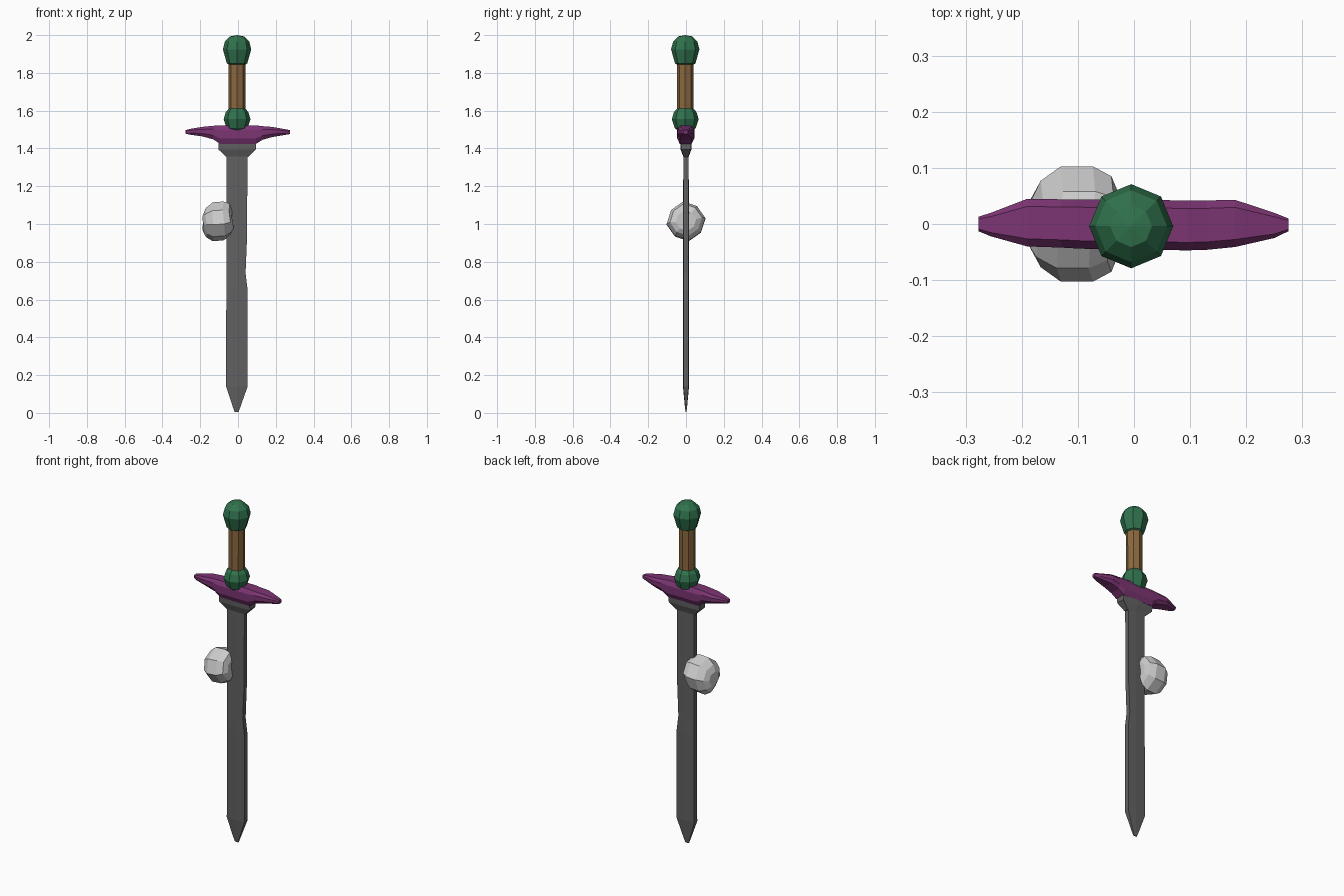
import bpy, bmesh, math

if "Cube" in bpy.data.objects:
    bpy.data.objects.remove(bpy.data.objects["Cube"])


def material(name, rgb):
    m = bpy.data.materials.new(name)
    m.diffuse_color = (*rgb, 1)
    m.use_nodes = True
    m.node_tree.nodes["Principled BSDF"].inputs["Base Color"].default_value = m.diffuse_color
    return m


GREEN = material("green", (0.03, 0.17, 0.075))
BROWN = material("brown", (0.26, 0.14, 0.05))
PURPLE = material("purple", (0.20, 0.035, 0.17))
DARK = material("steel", (0.12, 0.12, 0.12))


def loft(name, rings, mat=None):
    """Skin a list of equal-length point rings and cap both ends."""
    bm = bmesh.new()
    rows = [[bm.verts.new(p) for p in ring] for ring in rings]
    n = len(rows[0])
    for a, b in zip(rows, rows[1:]):
        for i in range(n):
            j = (i + 1) % n
            bm.faces.new((a[i], a[j], b[j], b[i]))
    bm.faces.new(rows[0][::-1])
    bm.faces.new(rows[-1])
    bmesh.ops.remove_doubles(bm, verts=bm.verts, dist=1e-5)
    bmesh.ops.recalc_face_normals(bm, faces=bm.faces)
    mesh = bpy.data.meshes.new(name)
    bm.to_mesh(mesh)
    bm.free()
    ob = bpy.data.objects.new(name, mesh)
    bpy.context.collection.objects.link(ob)
    if mat:
        mesh.materials.append(mat)
    return ob


def turned(name, profile, mat, cx=-0.005, cy=-0.004):
    """Eight-sided turned part from (radius, z) pairs."""
    loft(name, [[(cx + r * math.cos(k * math.pi / 4), cy + r * math.sin(k * math.pi / 4), z)
                 for k in range(8)] for r, z in profile], mat)


def slab(z, xl, xr, t, mid=0.0, ridge=1.15):
    """Flat-edged blade section with a slight central ridge."""
    return [(xl, -t, z), (mid, -t * ridge, z), (xr, -t, z),
            (xr, t, z), (mid, t * ridge, z), (xl, t, z)]


# Blade, with a worn nick in its right edge
loft("blade", [slab(z, xl, xr, t, mid) for z, xl, xr, t, mid in [
    (0.005, -0.018, 0.003, 0.002, -0.012),
    (0.03, -0.027, 0.012, 0.005, -0.008),
    (0.14, -0.063, 0.051, 0.014, 0),
    (0.65, -0.062, 0.051, 0.014, 0),
    (0.74, -0.062, 0.040, 0.0135, 0),
    (0.93, -0.062, 0.048, 0.013, 0),
    (1.38, -0.061, 0.050, 0.0125, 0)]], DARK)

# Flared collar between blade and guard
loft("blade_collar", [slab(z, xl, xr, t) for z, xl, xr, t in [
    (1.355, -0.063, 0.055, 0.012),
    (1.395, -0.104, 0.094, 0.025),
    (1.44, -0.104, 0.094, 0.027)]], DARK)

# Crossguard: chamfered sections swept along x
guard = []
for x, y0, y1, bot, top in [(-0.277, -0.013, 0.013, 1.478, 1.497),
                            (-0.255, -0.022, 0.020, 1.473, 1.503),
                            (-0.19, -0.040, 0.045, 1.464, 1.514),
                            (-0.13, -0.042, 0.044, 1.448, 1.520),
                            (-0.095, -0.044, 0.044, 1.424, 1.522),
                            (0.095, -0.047, 0.042, 1.424, 1.522),
                            (0.13, -0.046, 0.042, 1.446, 1.518),
                            (0.18, -0.041, 0.043, 1.460, 1.514),
                            (0.25, -0.025, 0.020, 1.472, 1.502),
                            (0.275, -0.013, 0.010, 1.476, 1.497)]:
    h, m = top - bot, (y0 + y1) / 2
    ya, yb = m + (y0 - m) * 0.68, m + (y1 - m) * 0.68
    guard.append([(x, ya, bot), (x, yb, bot), (x, y1, bot + h * 0.3), (x, y1, bot + h * 0.75),
                  (x, yb, top), (x, ya, top), (x, y0, bot + h * 0.75), (x, y0, bot + h * 0.3)])
loft("crossguard", guard, PURPLE)

# Grip, lower bead and pommel
turned("grip", [(0.044, 1.58), (0.045, 1.87)], BROWN)
turned("grip_bead", [(0.040, 1.495), (0.055, 1.507), (0.071, 1.555), (0.060, 1.592),
                     (0.043, 1.612)], GREEN)
turned("pommel", [(0.045, 1.845), (0.054, 1.85), (0.075, 1.925), (0.064, 1.967),
                  (0.037, 1.993), (0.0, 2.0)], GREEN)

# Rough stone lodged against the blade edge: eight-sided rings along x
stone = []
for x, r, cz in [(-0.184, 0.045, 1.005), (-0.168, 0.078, 1.008), (-0.132, 0.104, 1.012),
                 (-0.075, 0.104, 1.016), (-0.042, 0.086, 1.022), (-0.029, 0.055, 1.018)]:
    ring = []
    for k in range(8):
        a = k * math.pi / 4 + 0.15
        s = 1.0 if k % 2 == 0 else 0.94
        ring.append((x + 0.006 * math.sin(2 * a), r * s * math.cos(a), cz + r * s * math.sin(a)))
    stone.append(ring)
loft("stone", stone)
